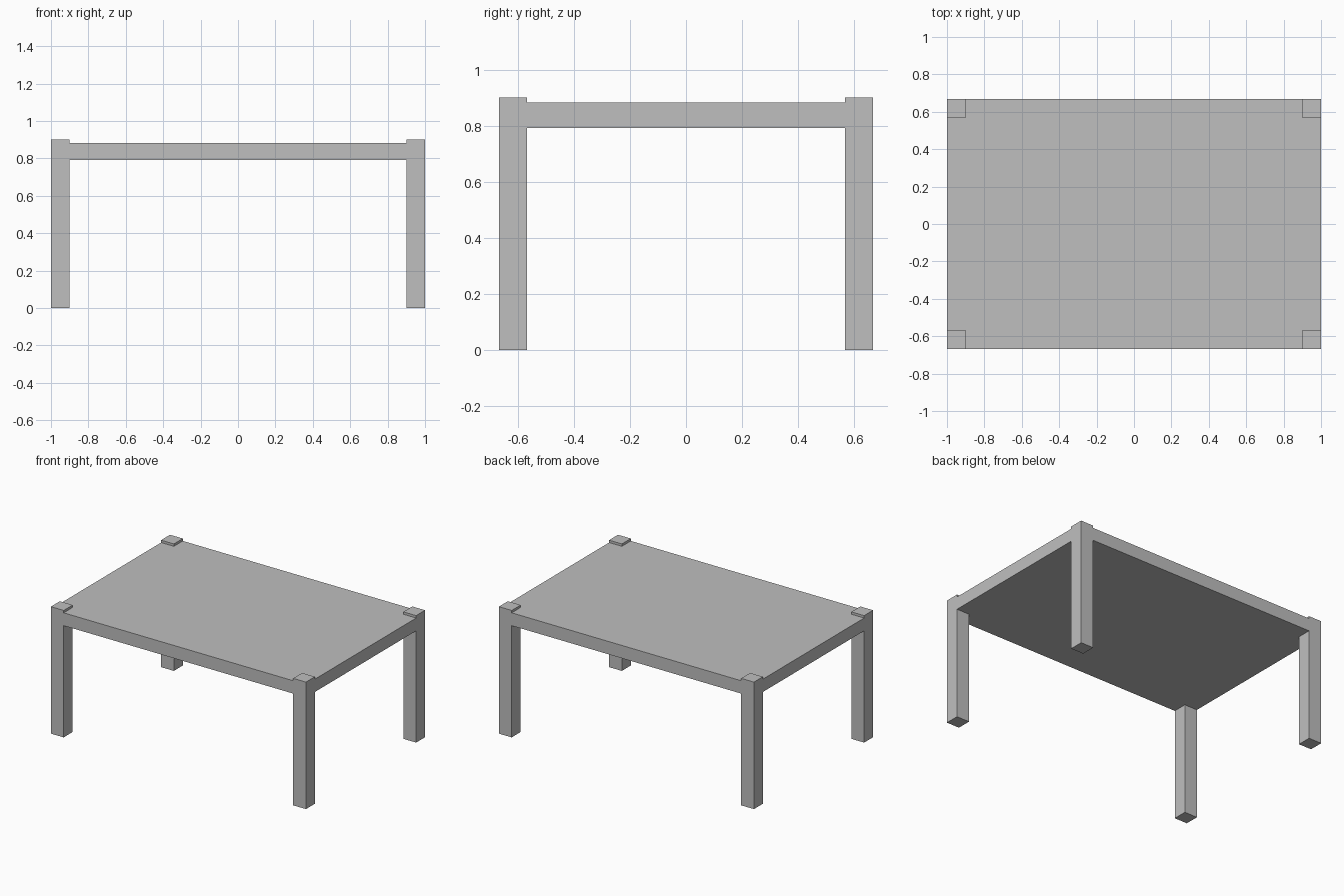
import bpy
import bmesh

# Remove the default cube
cube = bpy.data.objects.get("Cube")
if cube:
    bpy.data.objects.remove(cube, do_unlink=True)

HALF_X, HALF_Y = 1.0, 0.667
LEG, HEIGHT = 0.1, 0.9
TOP_LOW, TOP_HIGH = 0.792, 0.883

# Single plain grey
grey = bpy.data.materials.new("plain grey")
grey.use_nodes = True
colour = (0.52, 0.52, 0.52, 1)
grey.diffuse_color = colour
grey.node_tree.nodes["Principled BSDF"].inputs["Base Color"].default_value = colour


def prism(name, outline, low, high):
    """Flat-faced solid: an outline in plan, raised from low to high."""
    bm = bmesh.new()
    base = bm.faces.new([bm.verts.new((x, y, low)) for x, y in outline])
    raised = bmesh.ops.extrude_face_region(bm, geom=[base], use_keep_orig=True)
    verts = [v for v in raised["geom"] if isinstance(v, bmesh.types.BMVert)]
    bmesh.ops.translate(bm, verts=verts, vec=(0, 0, high - low))
    bmesh.ops.recalc_face_normals(bm, faces=bm.faces)
    mesh = bpy.data.meshes.new(name)
    bm.to_mesh(mesh)
    bm.free()
    mesh.materials.append(grey)
    obj = bpy.data.objects.new(name, mesh)
    bpy.context.collection.objects.link(obj)
    return obj


inner_x, inner_y = HALF_X - LEG, HALF_Y - LEG

# Tabletop, notched at each corner so the legs fit flush
notch = [(HALF_X, inner_y), (inner_x, inner_y), (inner_x, HALF_Y)]
outline = []
for sx, sy in ((1, 1), (-1, 1), (-1, -1), (1, -1)):
    corner = [(sx * x, sy * y) for x, y in notch]
    outline += corner if sx * sy > 0 else corner[::-1]
prism("tabletop", outline, TOP_LOW, TOP_HIGH)

# Square legs, standing slightly above the tabletop
for sx, side in ((1, "left"), (-1, "right")):
    for sy, end in ((-1, "front"), (1, "back")):
        square = [(inner_x, inner_y), (HALF_X, inner_y),
                  (HALF_X, HALF_Y), (inner_x, HALF_Y)]
        prism(f"{end}_{side}_leg", [(sx * x, sy * y) for x, y in square], 0, HEIGHT)
